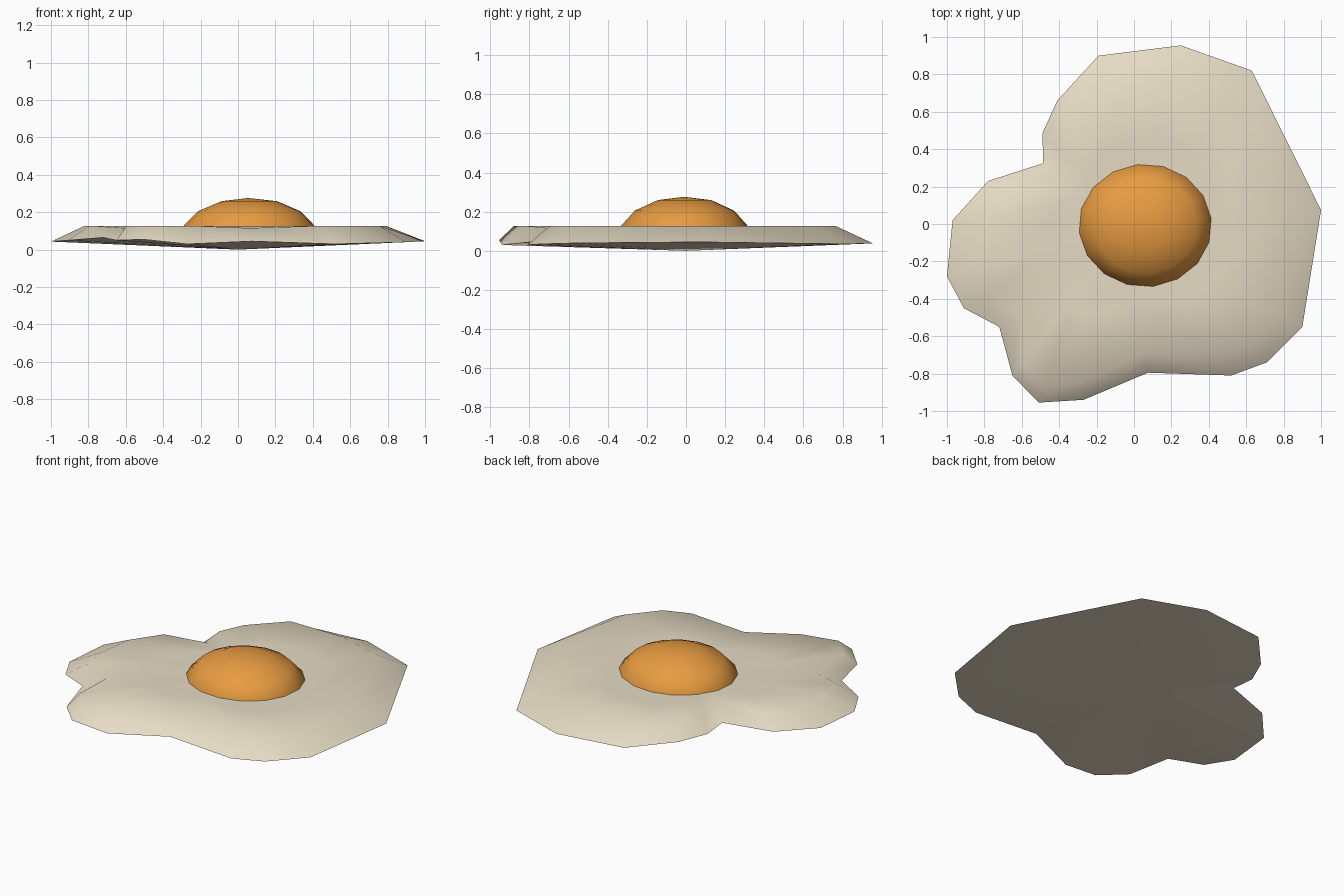
import bpy, bmesh, math

if "Cube" in bpy.data.objects:
    bpy.data.objects.remove(bpy.data.objects["Cube"])

def material(name, colour):
    m = bpy.data.materials.new(name)
    m.diffuse_color = (*colour, 1)
    m.use_nodes = True
    m.node_tree.nodes["Principled BSDF"].inputs["Base Color"].default_value = m.diffuse_color
    return m

def finish(bm, name, mat, angle):
    bmesh.ops.recalc_face_normals(bm, faces=bm.faces)
    me = bpy.data.meshes.new(name)
    bm.to_mesh(me)
    bm.free()
    ob = bpy.data.objects.new(name, me)
    bpy.context.collection.objects.link(ob)
    me.materials.append(mat)
    bpy.ops.object.select_all(action='DESELECT')
    ob.select_set(True)
    bpy.context.view_layer.objects.active = ob
    bpy.ops.object.shade_smooth_by_angle(angle=math.radians(angle))
    return ob

def loft(bm, rings, bottom=None, top=None):
    """Bridge rings of points, closing the ends with fans to single points."""
    vs = [[bm.verts.new(p) for p in r] for r in rings]
    n = len(vs[0])
    for a, b in zip(vs, vs[1:]):
        for i in range(n):
            j = (i + 1) % n
            bm.faces.new((a[i], a[j], b[j], b[i]))
    for ring, tip in ((vs[0], bottom), (vs[-1], top)):
        if tip:
            t = bm.verts.new(tip)
            for i in range(n):
                bm.faces.new((ring[i], ring[(i + 1) % n], t))

white_mat = material("egg white", (0.79, 0.71, 0.55))
yolk_mat = material("yolk orange", (0.82, 0.337, 0.054))

# Egg white outline: x, y, rim height, inset factor of the raised top edge
outline = [
    (-0.19, 0.90, .045, .85), (0.25, 0.955, .038, .80), (0.63, 0.82, .035, .82),
    (1.0, 0.075, .045, .79), (0.90, -0.55, .04, .84), (0.71, -0.74, .035, .86),
    (0.52, -0.81, .03, .86), (0.075, -0.795, .045, .86), (-0.27, -0.94, .03, .88),
    (-0.51, -0.955, .055, .92), (-0.65, -0.81, .05, .92), (-0.72, -0.55, .065, .84),
    (-0.91, -0.45, .05, .87), (-1.0, -0.28, .043, .82), (-0.97, 0.02, .045, .81),
    (-0.78, 0.23, .05, .85), (-0.485, 0.325, .065, .82), (-0.49, 0.485, .055, .86),
    (-0.41, 0.66, .05, .86)]
notches = {7, 11, 16}
rim = [(x, y, z) for x, y, z, f in outline]
edge = [(x * f, y * f, 0.115 if i in notches else 0.127)
        for i, (x, y, z, f) in enumerate(outline)]
inner = [(x * .5, y * .5, 0.126) for x, y, z, f in outline]
bm = bmesh.new()
loft(bm, [rim, edge, inner], bottom=(0, 0, 0), top=(0, 0, 0.12))
finish(bm, "egg_white", white_mat, 60)

# Yolk dome: radius and height of each ring
profile = [(1.0, 0.10), (1.0, 0.125), (0.78, 0.205), (0.42, 0.259)]
bm = bmesh.new()
rings = [[(0.06 + 0.355 * r * math.cos(a), -0.008 + 0.328 * r * math.sin(a), z)
          for a in (math.tau * (k + .3) / 16 for k in range(16))]
         for r, z in profile]
loft(bm, rings, top=(0.055, -0.008, 0.276))
finish(bm, "yolk", yolk_mat, 60)
